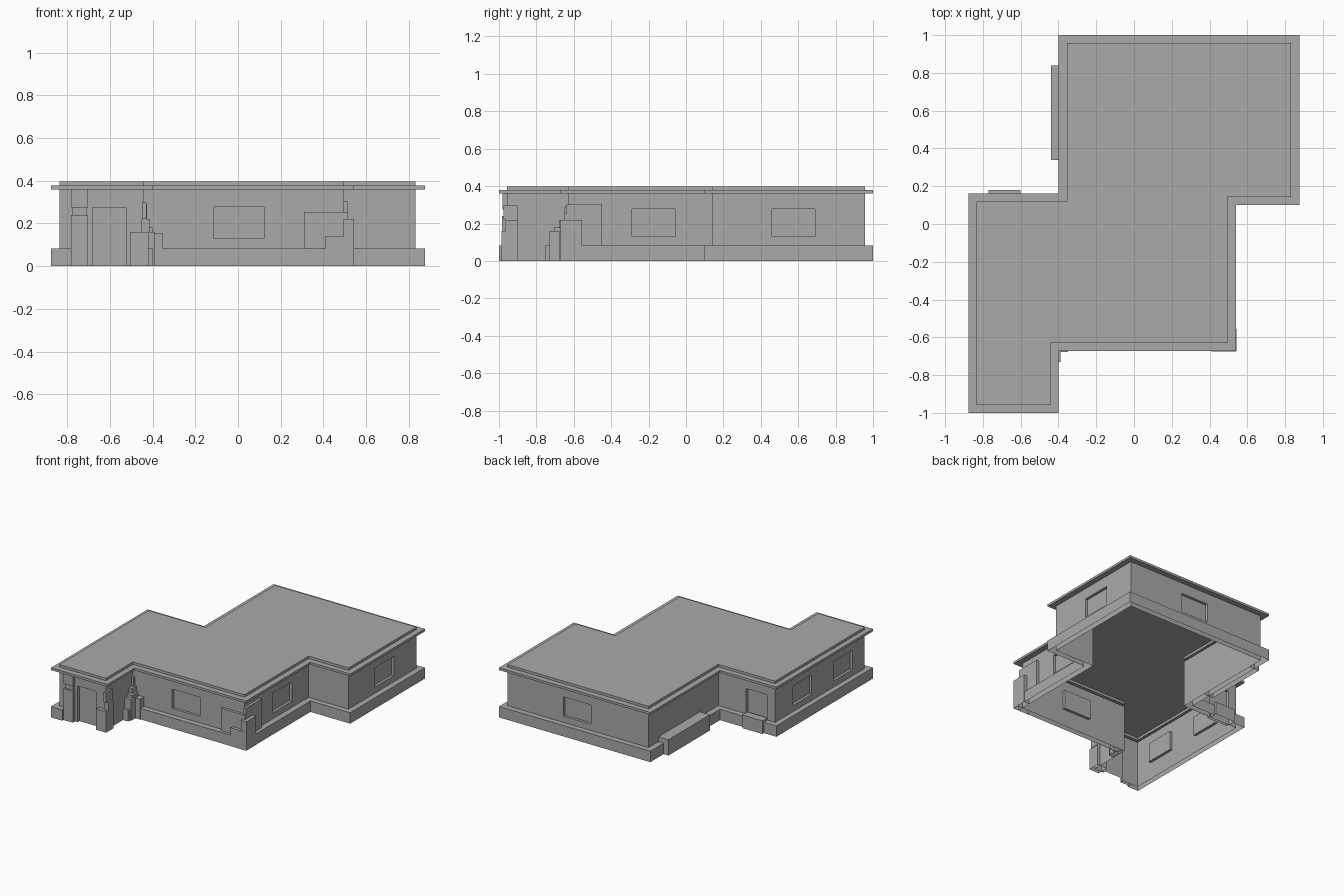
import bpy, bmesh
from mathutils import Vector

if "Cube" in bpy.data.objects:
    bpy.data.objects.remove(bpy.data.objects["Cube"])

plaster = bpy.data.materials.new("grey plaster")
plaster.diffuse_color = (0.4, 0.4, 0.4, 1)
plaster.use_nodes = True
plaster.node_tree.nodes["Principled BSDF"].inputs["Base Color"].default_value = plaster.diffuse_color

BASE_Z, EAVE_Z, EAVE_TOP, ROOF_Z = 0.083, 0.36, 0.378, 0.397

# Footprints, counter-clockwise: eave/plinth line and wall line
OUTER = [(-.875, -1), (-.4, -1), (-.4, -.672), (.54, -.672), (.54, .1),
         (.875, .1), (.875, 1), (-.4, 1), (-.4, .162), (-.875, .162)]
INNER = [(-.835, -.957), (-.443, -.957), (-.443, -.63), (.495, -.63), (.495, .142),
         (.832, .142), (.832, .957), (-.356, .957), (-.356, .12), (-.835, .12)]


def finish(bm, name):
    bmesh.ops.remove_doubles(bm, verts=bm.verts, dist=1e-5)
    me = bpy.data.meshes.new(name)
    bm.to_mesh(me)
    bm.free()
    me.materials.append(plaster)
    ob = bpy.data.objects.new(name, me)
    bpy.context.collection.objects.link(ob)
    return ob


def face(bm, pts):
    return bm.faces.new([bm.verts.new(p) for p in pts])


def box(name, x0, x1, y0, y1, z0, z1):
    """Block without an underside when it stands on the ground."""
    bm = bmesh.new()
    bmesh.ops.create_cube(bm, size=1)
    for v in bm.verts:
        v.co = (x1 if v.co.x > 0 else x0, y1 if v.co.y > 0 else y0, z1 if v.co.z > 0 else z0)
    bm.normal_update()
    if z0 == 0:
        bmesh.ops.delete(bm, geom=[f for f in bm.faces if f.normal.z < -.5], context='FACES_ONLY')
    return finish(bm, name)


def wall(bm, a, b, openings, depth=0.02):
    """Wall panel from a to b with recessed openings (s0, s1, z0, z1)."""
    a, b = Vector((*a, 0)), Vector((*b, 0))
    d = (b - a).normalized()
    n = Vector((d.y, -d.x, 0))
    P = lambda s, z, k=0: a + d * s + Vector((0, 0, z)) - n * (k * depth)
    ss = sorted({0, (b - a).length, *[v for o in openings for v in o[:2]]})
    zs = sorted({0, EAVE_Z, *[v for o in openings for v in o[2:]]})
    for s0, s1 in zip(ss, ss[1:]):
        for z0, z1 in zip(zs, zs[1:]):
            k = any(o[0] <= s0 and s1 <= o[1] and o[2] <= z0 and z1 <= o[3] for o in openings)
            face(bm, [P(s0, z0, k), P(s1, z0, k), P(s1, z1, k), P(s0, z1, k)])
    for s0, s1, z0, z1 in openings:
        c = [(s0, z0), (s1, z0), (s1, z1), (s0, z1)]
        for i in range(4):
            p, q = c[i], c[(i + 1) % 4]
            if p[1] == q[1] == 0:
                continue
            face(bm, [P(*p), P(*q), P(*q, 1), P(*p, 1)])


# Walls with recessed windows and doors; openings measured along each wall
WZ = (0.13, 0.277)
openings = {
    0: [(.155, .31, 0, .275)],
    2: [(.33, .565, *WZ)],
    3: [(.34, .57, *WZ)],
    5: [(.318, .548, *WZ)],
    6: [(.47, .702, *WZ)],
    8: [(.235, .409, 0, .275)],
    9: [(.21, .44, *WZ), (.70, .93, *WZ)],
}
bm = bmesh.new()
for i in range(10):
    wall(bm, INNER[i], INNER[(i + 1) % 10], openings.get(i, []))
finish(bm, "walls")

# Stepped flat roof with overhanging eave
bm = bmesh.new()
rings = [(INNER, EAVE_Z), (OUTER, EAVE_Z), (OUTER, EAVE_TOP), (INNER, EAVE_TOP), (INNER, ROOF_Z)]
loops = [[bm.verts.new((*p, z)) for p in poly] for poly, z in rings]
for lo, hi in zip(loops, loops[1:]):
    for i in range(10):
        j = (i + 1) % 10
        bm.faces.new([lo[i], lo[j], hi[j], hi[i]])
bm.faces.new(loops[-1])
finish(bm, "roof")

# Plinth: open strips around the wall foot, interrupted at the entrances
runs = [
    (OUTER[2:9] + [(-.6, .162)], INNER[2:9] + [(-.6, .12)]),
    ([(-.77, .162), OUTER[9], OUTER[0], (-.78, -1)], [(-.77, .12), INNER[9], INNER[0], (-.78, -.957)]),
]
bm = bmesh.new()
for out, inn in runs:
    for i in range(len(out) - 1):
        (a, b), (c, d) = out[i:i + 2], inn[i:i + 2]
        face(bm, [(*a, 0), (*b, 0), (*b, BASE_Z), (*a, BASE_Z)])
        face(bm, [(*a, BASE_Z), (*b, BASE_Z), (*d, BASE_Z), (*c, BASE_Z)])
    for o, w, flip in ((out[0], inn[0], 1), (out[-1], inn[-1], -1)):
        face(bm, [(*w, 0), (*o, 0), (*o, BASE_Z), (*w, BASE_Z)][::flip])
finish(bm, "plinth")

# Pilaster beside the front door
box("pilaster_lower", -.782, -.702, -.985, -.957, 0, .24)
box("pilaster_neck", -.775, -.709, -.972, -.957, .24, .275)
box("pilaster_upper", -.782, -.702, -.982, -.957, .275, EAVE_Z)

# Back doorstep and side bench
box("back_doorstep", -.77, -.6, .12, .18, 0, .1)
box("side_bench", -.44, -.356, .34, .84, 0, .12)

# Exposed stones at the wing's front corner
box("wing_corner_stone_low", -.505, -.42, -.987, -.9, 0, .16)
box("wing_corner_stone_mid", -.455, -.415, -.965, -.9, .16, .22)
box("wing_corner_stone_high", -.45, -.428, -.975, -.9, .22, .297)

# Stepped stones at the inner corner
for i, (y, x, z) in enumerate([(-.75, -.4, .085), (-.73, -.39, .16), (-.705, -.4, .18), (-.68, -.415, .22)]):
    box(f"inner_corner_stone_{i}", -.443, x, y, -.63, 0, z)
box("inner_corner_stone_front", -.443, -.35, -.677, -.63, 0, .155)
box("inner_corner_stone_top", -.443, -.425, -.65, -.63, .2, .29)

# Exposed stones at the right front corner
box("right_corner_front_slab", .31, .515, -.65, -.63, BASE_Z, .253)
box("right_corner_front_stone", .41, .54, -.674, -.63, 0, .14)
box("right_corner_side_slab", .495, .515, -.64, -.45, BASE_Z, .303)
box("right_corner_side_stone", .495, .542, -.672, -.555, 0, .22)
